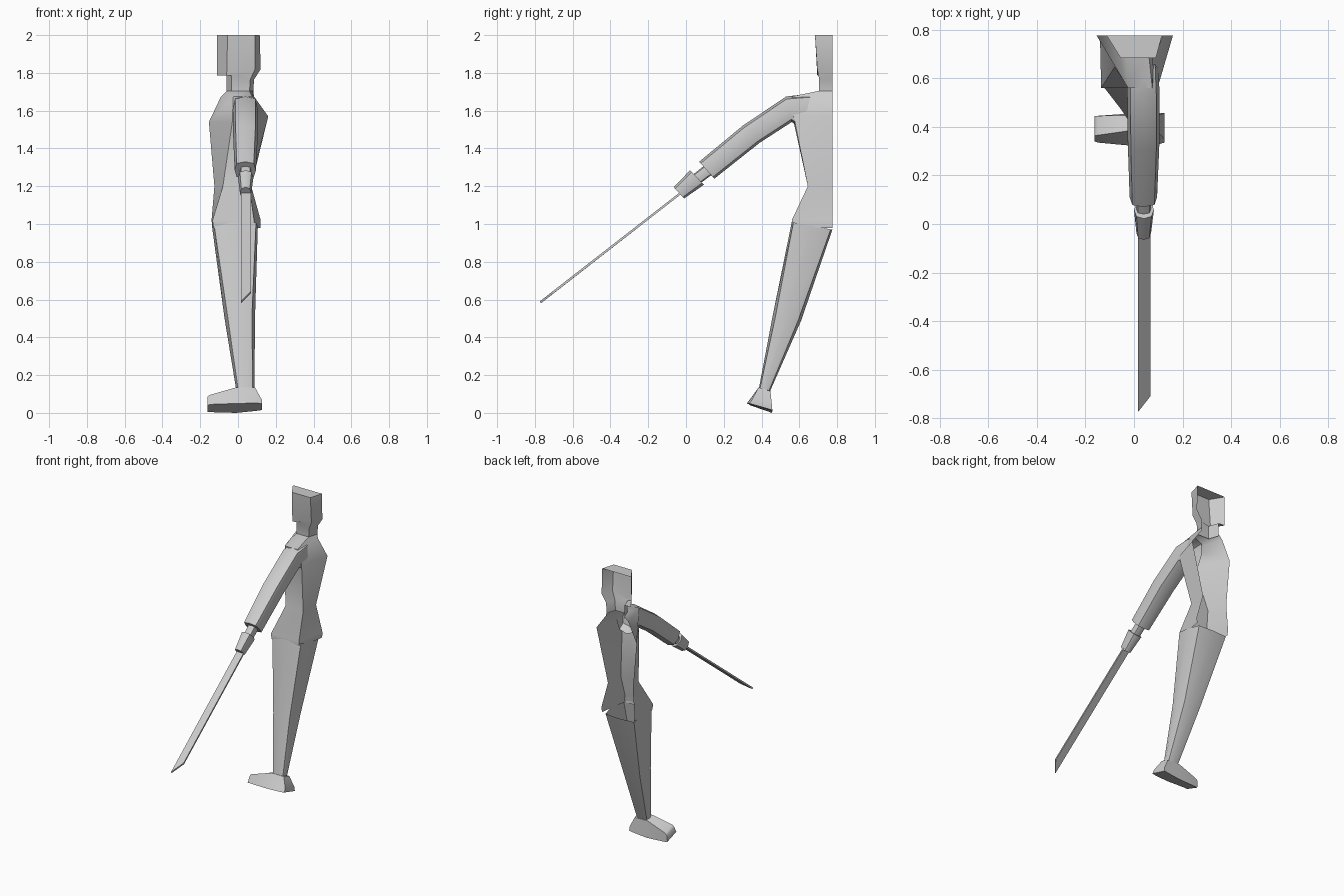
import bpy, bmesh, math

if "Cube" in bpy.data.objects:
    bpy.data.objects.remove(bpy.data.objects["Cube"])

MIRROR_Y = 0.775   # open centre plane of the half figure

grey = bpy.data.materials.new("plain_grey")
grey.diffuse_color = (0.6, 0.6, 0.6, 1)
grey.use_nodes = True
grey.node_tree.nodes["Principled BSDF"].inputs["Base Color"].default_value = grey.diffuse_color


def loft(name, rings, closed=True, cap_start=False, cap_end=False, angle=50):
    """Skin a list of equal-length rings of points."""
    bm = bmesh.new()
    vs = [[bm.verts.new(p) for p in r] for r in rings]
    n = len(rings[0])
    for a, b in zip(vs, vs[1:]):
        for i in range(n if closed else n - 1):
            j = (i + 1) % n
            bm.faces.new((a[i], a[j], b[j], b[i]))
    if cap_start:
        bm.faces.new(vs[0][::-1])
    if cap_end:
        bm.faces.new(vs[-1])
    bmesh.ops.recalc_face_normals(bm, faces=bm.faces)
    # open shells: make the wall facing the outer side point outwards
    if not closed:
        if sum(f.normal.y * f.calc_area() for f in bm.faces) > 0:
            bmesh.ops.reverse_faces(bm, faces=bm.faces)
    me = bpy.data.meshes.new(name)
    bm.to_mesh(me)
    bm.free()
    me.materials.append(grey)
    ob = bpy.data.objects.new(name, me)
    bpy.context.collection.objects.link(ob)
    bpy.ops.object.select_all(action='DESELECT')
    ob.select_set(True)
    bpy.context.view_layer.objects.active = ob
    bpy.ops.object.shade_smooth_by_angle(angle=math.radians(angle))
    return ob


def limb(top, bottom, x0, x1, diag=0.8):
    """Eight-sided ring between a top and a bottom (y, z) point."""
    cy, cz = (top[0] + bottom[0]) / 2, (top[1] + bottom[1]) / 2
    hy, hz = (top[0] - bottom[0]) / 2, (top[1] - bottom[1]) / 2
    cx, hx = (x0 + x1) / 2, (x1 - x0) / 2
    d = diag
    unit = [(0, 1), (d, d), (1, 0), (d, -d), (0, -1), (-d, -d), (-1, 0), (-d, d)]
    return [(cx + u * hx, cy + v * hy, cz + v * hz) for u, v in unit]


def half(z, xf, xb, y, sf, sb, zb=None):
    """Half ring: front centre, front side, back side, back centre."""
    zb = z if zb is None else zb
    return [(xf, MIRROR_Y, z), (sf, y, z), (sb, y, zb), (xb, MIRROR_Y, zb)]


# head and neck, open on the centre plane, flat on top
loft("head", [
    half(1.69, -0.06, 0.08, 0.705, -0.035, 0.06),
    half(1.785, -0.06, 0.085, 0.705, -0.035, 0.065, 1.765),
    half(1.787, -0.11, 0.12, 0.695, -0.06, 0.09, 1.82),
    half(2.0, -0.112, 0.115, 0.683, -0.055, 0.09),
], closed=False, cap_end=True)

# torso shell
loft("torso", [
    half(0.98, -0.135, 0.118, 0.565, -0.13, 0.085),
    half(1.02, -0.14, 0.12, 0.56, -0.135, 0.085),
    half(1.20, -0.125, 0.07, 0.645, -0.08, 0.06),
    half(1.54, -0.154, 0.16, 0.57, -0.03, 0.10, 1.57),
    half(1.675, -0.09, 0.085, 0.56, -0.025, 0.075),
    half(1.705, -0.06, 0.08, 0.705, -0.035, 0.06),
], closed=False)

# sleeve reaching outwards
loft("sleeve", [
    limb((0.66, 1.69), (0.62, 1.50), -0.03, 0.10),
    limb((0.53, 1.675), (0.56, 1.54), -0.028, 0.105),
    limb((0.30, 1.52), (0.39, 1.43), -0.026, 0.105),
    limb((0.07, 1.33), (0.15, 1.24), -0.018, 0.095),
], cap_end=True)

# wrist and fist
loft("wrist", [limb((0.11, 1.32), (0.15, 1.27), 0.01, 0.07),
               limb((0.035, 1.26), (0.075, 1.215), 0.01, 0.07)],
     cap_start=True, cap_end=True)
loft("hand", [limb((0.022, 1.285), (0.095, 1.208), 0.0, 0.082, 0.75),
              limb((-0.065, 1.195), (-0.01, 1.135), 0.01, 0.07, 0.75)],
     cap_start=True, cap_end=True)

# thin blade with a slanted tip
T = 0.005


def blade_ring(y, z, ya, za):
    return [(0.016, y - T * 0.6, z + T), (0.068, ya - T * 0.6, za + T),
            (0.068, ya + T * 0.6, za - T), (0.016, y + T * 0.6, z - T)]


loft("blade", [blade_ring(-0.02, 1.17, -0.02, 1.17),
               blade_ring(-0.771, 0.585, -0.705, 0.637)],
     cap_start=True, cap_end=True, angle=30)

# leg
loft("leg", [
    limb((MIRROR_Y, 0.97), (0.56, 1.01), -0.138, 0.105, 0.92),
    limb((0.61, 0.49), (0.46, 0.52), -0.072, 0.09),
    limb((0.445, 0.115), (0.387, 0.135), -0.01, 0.087),
], cap_end=True)

# foot, tilted with the leg
foot = [
    (-0.162, (0.34, 0.04), (0.44, 0.006), (0.445, 0.05), (0.365, 0.085)),
    (-0.15, (0.335, 0.045), (0.445, 0.004), (0.445, 0.065), (0.365, 0.095)),
    (-0.01, (0.322, 0.05), (0.455, 0.0), (0.447, 0.118), (0.385, 0.135)),
    (0.09, (0.325, 0.052), (0.457, 0.01), (0.447, 0.115), (0.385, 0.135)),
    (0.126, (0.335, 0.05), (0.457, 0.015), (0.455, 0.04), (0.35, 0.07)),
]
loft("foot", [[(x, y, z) for y, z in ring] for x, *ring in foot],
     cap_start=True, cap_end=True)
